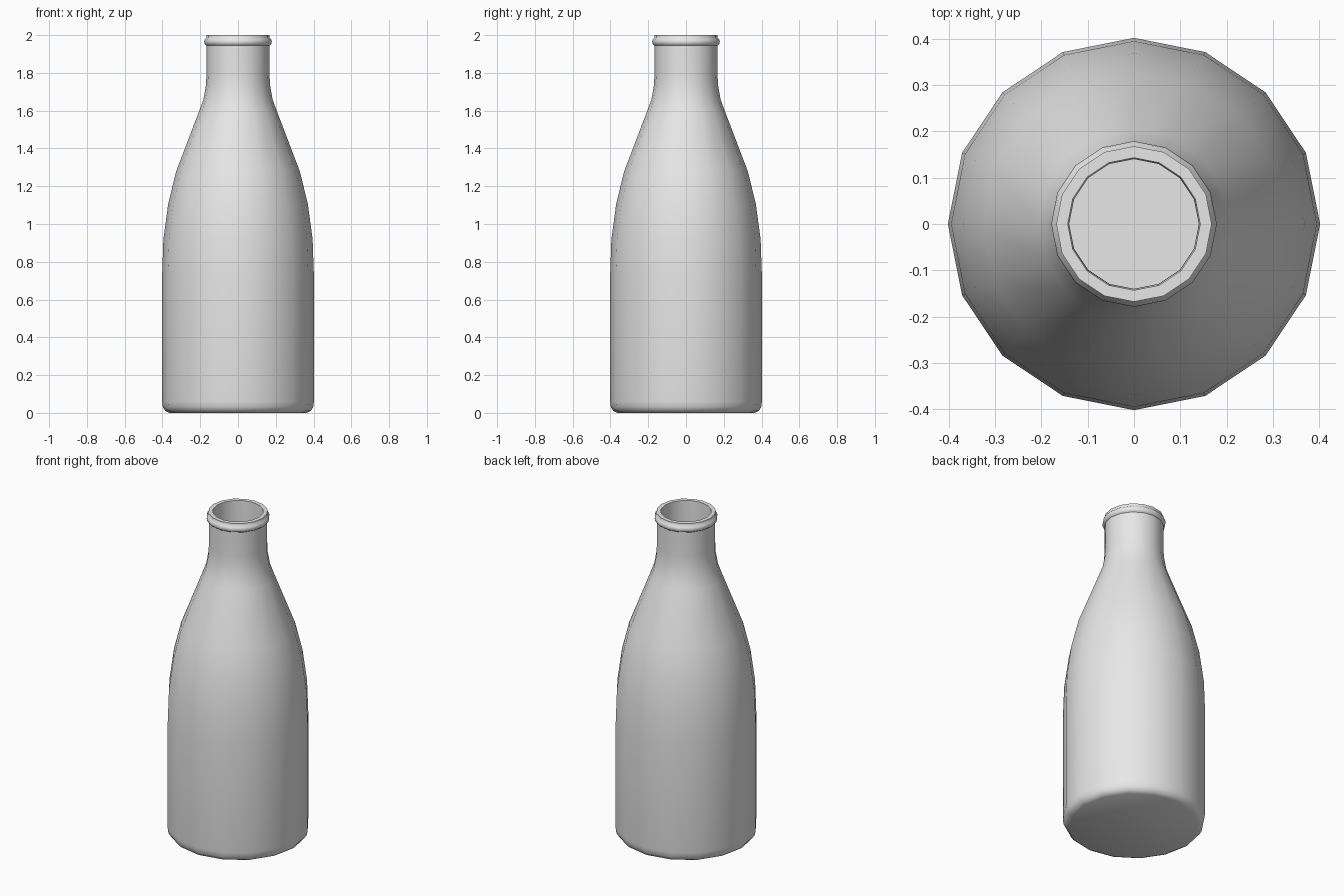
import bpy, bmesh, math

if "Cube" in bpy.data.objects:
    bpy.data.objects.remove(bpy.data.objects["Cube"])

SIDES = 16

# Outer wall from the base up, over the lip, then down the inner wall to the floor (radius, z)
profile = [
    (0.365, 0.0), (0.385, 0.01), (0.398, 0.03), (0.402, 0.06),
    (0.402, 0.72), (0.395, 0.92), (0.369, 1.11), (0.327, 1.28),
    (0.205, 1.60), (0.183, 1.66), (0.169, 1.74), (0.167, 1.80),
    (0.167, 1.945), (0.176, 1.952), (0.179, 1.965), (0.176, 1.978),
    (0.168, 1.985), (0.168, 2.0),
    (0.143, 2.0), (0.140, 1.80), (0.142, 1.74), (0.156, 1.66), (0.178, 1.59),
    (0.300, 1.27), (0.341, 1.10), (0.367, 0.92), (0.373, 0.72),
    (0.373, 0.06), (0.355, 0.03),
]

bm = bmesh.new()
rings = [[bm.verts.new((r * math.cos(2 * math.pi * i / SIDES),
                        r * math.sin(2 * math.pi * i / SIDES), z))
          for i in range(SIDES)] for r, z in profile]
for a, b in zip(rings, rings[1:]):
    for i in range(SIDES):
        j = (i + 1) % SIDES
        bm.faces.new((a[i], a[j], b[j], b[i]))
# Underside and inner floor
bm.faces.new(rings[0][::-1])
bm.faces.new(rings[-1])

mesh = bpy.data.meshes.new("bottle")
bm.to_mesh(mesh)
bm.free()
bottle = bpy.data.objects.new("bottle", mesh)
bpy.context.collection.objects.link(bottle)

# Plain light grey
mat = bpy.data.materials.new("light grey")
mat.diffuse_color = (0.8, 0.8, 0.8, 1)
mat.use_nodes = True
mat.node_tree.nodes["Principled BSDF"].inputs["Base Color"].default_value = mat.diffuse_color
mesh.materials.append(mat)

bpy.context.view_layer.objects.active = bottle
bottle.select_set(True)
bpy.ops.object.shade_smooth_by_angle(angle=math.radians(50))
